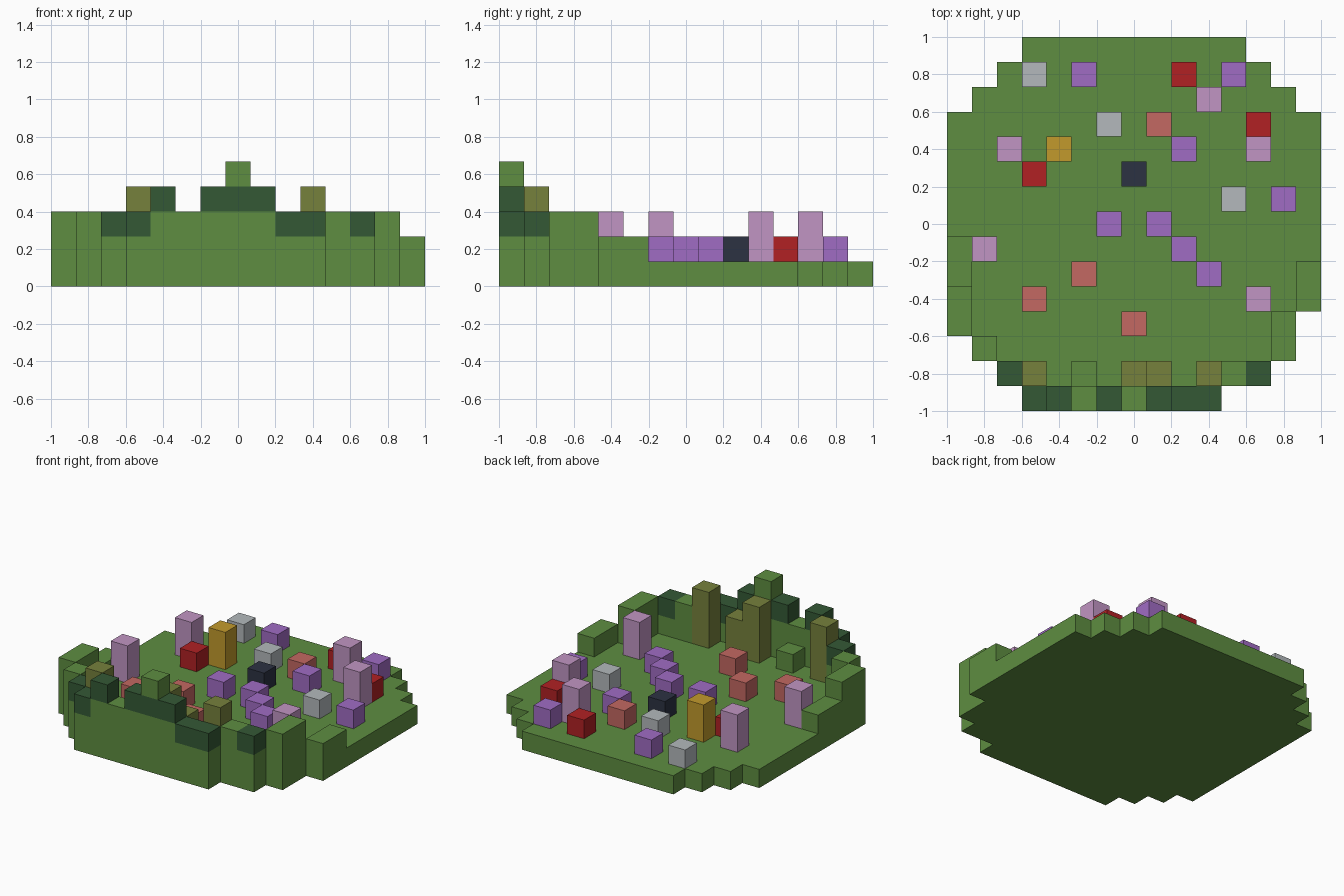
import bpy
import bmesh
from mathutils import Vector

cube = bpy.data.objects.get("Cube")
if cube:
    bpy.data.objects.remove(cube)

CELL = 2 / 15  # the model sits on a 15 x 15 grid of cubes


def material(name, rgb):
    linear = [((c / 255 + 0.055) / 1.055) ** 2.4 for c in rgb]
    mat = bpy.data.materials.new(name)
    mat.use_nodes = True
    mat.diffuse_color = (*linear, 1)
    mat.node_tree.nodes["Principled BSDF"].inputs["Base Color"].default_value = (*linear, 1)
    return mat


GRASS = material("grass green", (94, 141, 65))
LEAF = material("dark leaf green", (52, 89, 53))
OLIVE = material("olive", (118, 129, 60))
PURPLE = material("purple", (160, 108, 196))
PINK = material("pale pink", (193, 149, 195))
GREY = material("light grey", (179, 185, 188))
RED = material("red", (177, 33, 36))
SALMON = material("salmon", (195, 104, 98))
NAVY = material("dark navy", (44, 50, 66))
GOLD = material("gold", (194, 154, 44))

AXES = [Vector(v) for v in ((1, 0, 0), (0, 1, 0), (0, 0, 1))]


def blocks(name, cubes, mat):
    """One object from a set of grid cubes, keeping only the outer faces."""
    bm = bmesh.new()
    for cell in cubes:
        for i, axis in enumerate(AXES):
            for sign in (1, -1):
                step = axis * sign
                if tuple(int(a + b) for a, b in zip(cell, step)) in cubes:
                    continue
                u, v = AXES[(i + 1) % 3] / 2, AXES[(i + 2) % 3] / 2 * sign
                mid = Vector(cell) + Vector((0, 0, 0.5)) + step / 2
                corners = (mid - u - v, mid + u - v, mid + u + v, mid - u + v)
                bm.faces.new([bm.verts.new(c * CELL) for c in corners])
    bmesh.ops.remove_doubles(bm, verts=bm.verts, dist=0.001)
    bmesh.ops.dissolve_limit(bm, angle_limit=0.01, verts=bm.verts, edges=bm.edges)
    mesh = bpy.data.meshes.new(name)
    bm.to_mesh(mesh)
    bm.free()
    mesh.materials.append(mat)
    obj = bpy.data.objects.new(name, mesh)
    bpy.context.collection.objects.link(obj)
    return obj


def columns(name, spots, mat, top, bottom=1):
    for x, y in spots:
        blocks(name, {(x, y, z) for z in range(bottom, top)}, mat)


# Round ground slab, with two cells missing from the front left edge
height = {(x, y): 1 for x in range(-7, 8) for y in range(-7, 8)
          if abs(x) + abs(y) <= 11}
for gap in ((7, -4), (4, -7)):
    height.pop(gap)

# Raised grass rim along the front and sides
for spot in ((-7, -1), (-7, -2), (7, -2), (7, -3), (-2, -6),
             (-5, -6), (5, -6), (-4, -7), (2, -7), (3, -7)):
    height[spot] = 2
for spot in ((-7, -3), (-7, -4), (-6, -5), (6, -4), (6, -5), (4, -6)):
    height[spot] = 3
for x in range(-3, 2):
    height[x, -7] = 3
blocks("grass_ground", {(x, y, z) for (x, y), h in height.items() for z in range(h)}, GRASS)

# Bushes on the front rim, one of them capped with grass
blocks("low_bushes", {(x, y, 2) for x, y in ((-5, -6), (-4, -7), (2, -7), (3, -7), (5, -6))}, LEAF)
blocks("high_bushes", {(x, -7, 3) for x in (-3, -1, 0, 1)}, LEAF)
blocks("grass_cap", {(0, -7, 4)}, GRASS)

# Posts behind the rim
columns("tall_post", [(-4, -6), (0, -6), (3, -6)], OLIVE, 4)
columns("short_post", [(1, -6)], OLIVE, 3)

# Flowers scattered on the ground
columns("pink_flower", [(3, 5), (5, 3), (-5, 3), (-6, -1), (5, -3)], PINK, 3)
columns("gold_flower", [(-3, 3)], GOLD, 3)
columns("purple_flower", [(-2, 6), (4, 6), (2, 3), (6, 1), (-1, 0),
                          (1, 0), (2, -1), (3, -2)], PURPLE, 2)
columns("grey_stone", [(-4, 6), (-1, 4), (4, 1)], GREY, 2)
columns("red_flower", [(2, 6), (5, 4), (-4, 2)], RED, 2)
columns("salmon_flower", [(1, 4), (-2, -2), (-4, -3), (0, -4)], SALMON, 2)
columns("dark_stone", [(0, 2)], NAVY, 2)
